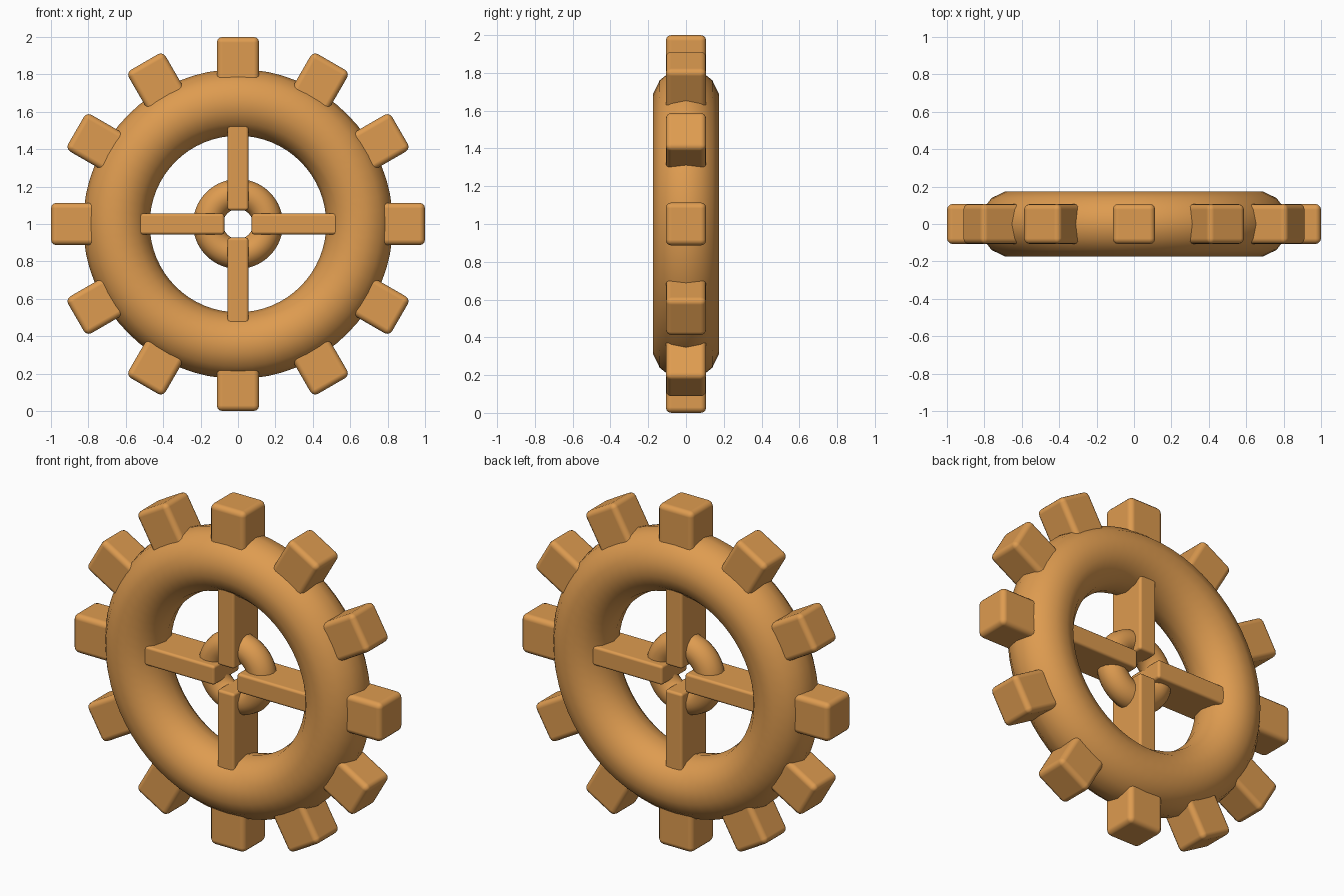
import bpy
import math
from mathutils import Matrix, Vector

cube = bpy.data.objects.get("Cube")
if cube:
    bpy.data.objects.remove(cube, do_unlink=True)

CENTRE = Vector((0, 0, 1))

wood = bpy.data.materials.new("warm_orange_wood")
wood.use_nodes = True
colour = (0.73, 0.33, 0.08, 1)
wood.diffuse_color = colour
wood.node_tree.nodes["Principled BSDF"].inputs["Base Color"].default_value = colour


def ring(name, major, minor, sides):
    """Smooth torus standing upright around the axle."""
    bpy.ops.mesh.primitive_torus_add(
        major_radius=major, minor_radius=minor, major_segments=64,
        minor_segments=sides, location=CENTRE, rotation=(math.pi / 2, 0, 0))
    obj = bpy.context.object
    obj.name = name
    obj.data.materials.append(wood)
    bpy.ops.object.shade_smooth()


def radial_block(name, angle, inner, outer, width, depth, bevel):
    """Rounded block reaching outward from the axle at an angle."""
    bpy.ops.mesh.primitive_cube_add(size=1)
    obj = bpy.context.object
    obj.name = name
    obj.data.transform(Matrix.Diagonal((width, depth, outer - inner, 1)))
    obj.data.transform(Matrix.Translation((0, 0, (inner + outer) / 2)))
    obj.location = CENTRE
    obj.rotation_euler.y = angle
    obj.data.materials.append(wood)
    bpy.ops.object.shade_smooth_by_angle(angle=math.radians(40))
    mod = obj.modifiers.new("rounded_edges", "BEVEL")
    mod.width = bevel
    mod.segments = 3
    mod.harden_normals = True


# Rim and hub
ring("rim", 0.65, 0.178, 14)
ring("hub", 0.16, 0.08, 14)

# Teeth around the rim
for i in range(12):
    radial_block(f"tooth_{i + 1}", i * math.tau / 12, 0.72, 1.0, 0.227, 0.214, 0.03)

# Spokes joining hub and rim
for i in range(4):
    radial_block(f"spoke_{i + 1}", i * math.tau / 4, 0.073, 0.6, 0.112, 0.236, 0.015)
